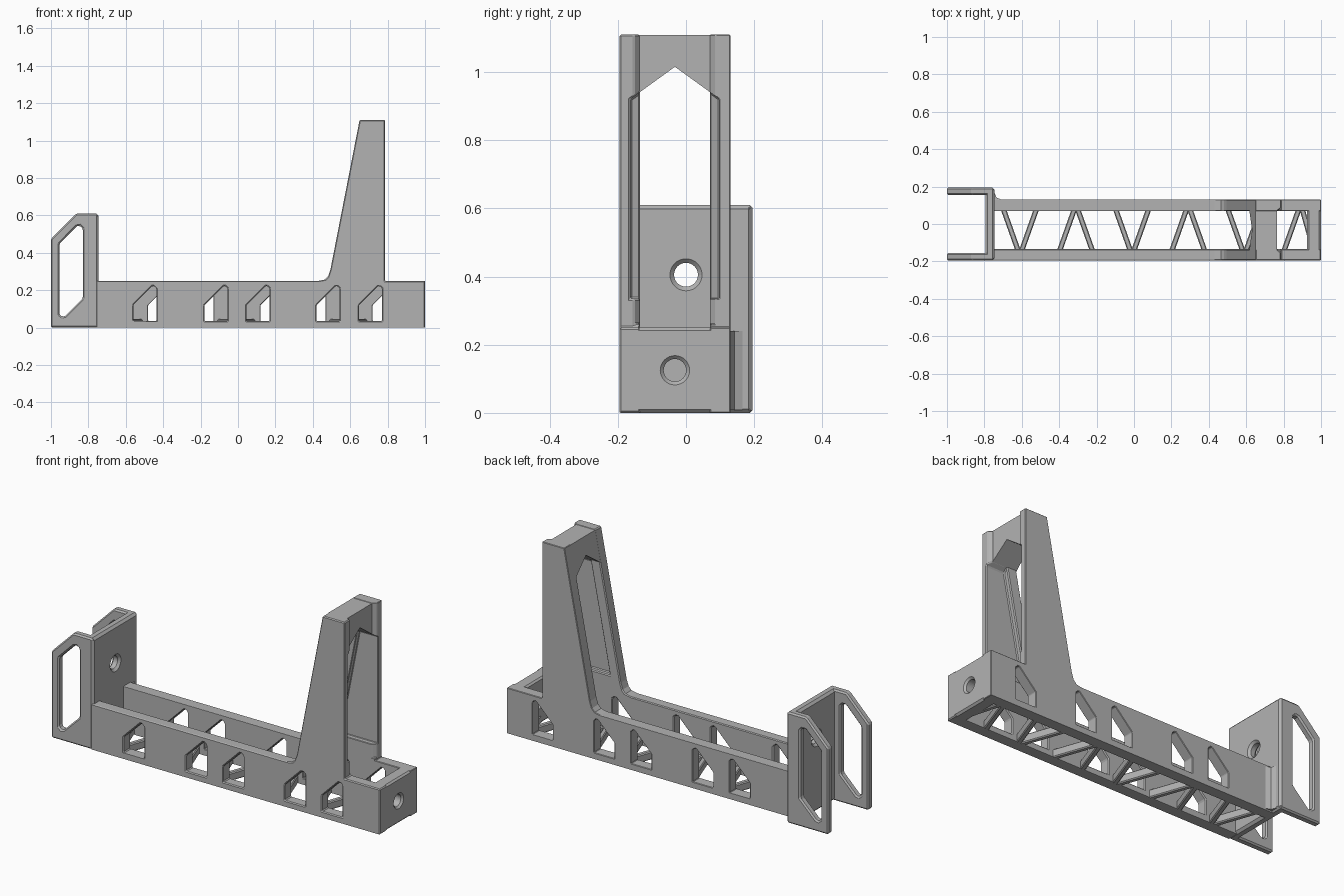
import bpy, bmesh, math
from mathutils import Vector

cube = bpy.data.objects.get("Cube")
if cube:
    bpy.data.objects.remove(cube, do_unlink=True)

grey = bpy.data.materials.new("plain grey")
grey.use_nodes = True
GREY = (0.45, 0.45, 0.45, 1)
grey.diffuse_color = GREY
grey.node_tree.nodes["Principled BSDF"].inputs["Base Color"].default_value = GREY

# Cross-section edges shared by several parts
FRONT, BACK = -0.195, 0.13
IN_FRONT, IN_BACK = -0.135, 0.07
MID = (FRONT + BACK) / 2
RAIL, TOP = 0.25, 1.11


def prism(name, pts, axis, a, b, slope=None):
    """Extrude a 2D outline along an axis; slope moves the low-x end by height."""
    place = {"x": lambda p, t: (t, p[0], p[1]),
             "y": lambda p, t: (p[0], t, p[1]),
             "z": lambda p, t: (p[0], p[1], t)}[axis]
    bm = bmesh.new()
    low, high = [[bm.verts.new(place(p, t)) for p in pts] for t in (a, b)]
    if slope:
        for v in low:
            v.co.x = slope(v.co.z)
    bm.faces.new(low)
    bm.faces.new(high[::-1])
    n = len(pts)
    for i in range(n):
        j = (i + 1) % n
        bm.faces.new((low[j], low[i], high[i], high[j]))
    bmesh.ops.recalc_face_normals(bm, faces=bm.faces)
    mesh = bpy.data.meshes.new(name)
    bm.to_mesh(mesh)
    bm.free()
    mesh.materials.append(grey)
    obj = bpy.data.objects.new(name, mesh)
    bpy.context.collection.objects.link(obj)
    return obj


def rect(a, b, c, d):
    return [(a, c), (b, c), (b, d), (a, d)]


def disc(y, z, r, n=32):
    return [(y + r * math.cos(i * math.tau / n), z + r * math.sin(i * math.tau / n)) for i in range(n)]


def cut(obj, cutters):
    for c in cutters:
        c.hide_render = True
        c.hide_set(True)
        c.display_type = "WIRE"
        m = obj.modifiers.new("cut", "BOOLEAN")
        m.object, m.operation, m.solver = c, "DIFFERENCE", "EXACT"


def chamfer(obj, width=0.01):
    m = obj.modifiers.new("chamfer", "BEVEL")
    m.width, m.segments, m.limit_method = width, 1, "ANGLE"
    m.angle_limit = math.radians(40)


def slant(z):
    """x of the sloping tower edge at a height."""
    return 0.65 - (TOP - z) * 0.195


# Side walls: rail and tower cheek in one outline
outline = [(-0.76, 0), (1, 0), (1, RAIL), (0.785, RAIL), (0.785, TOP), (0.65, TOP),
           (slant(0.31), 0.31), (0.482, 0.275), (0.465, 0.257), (0.43, RAIL), (-0.76, RAIL)]
pocket = prism("pocket_cutter", [(-0.163, 0.335), (0.097, 0.335), (0.097, 0.92),
                                 (MID, 1.015), (-0.163, 0.92)], "x", 0, 0.9,
               lambda z: slant(z) + 0.06)
groove = prism("groove_cutter", [(0.765, IN_FRONT), (0.8, -0.165), (0.8, 0.1), (0.765, IN_BACK)],
               "z", RAIL + 0.01, 1.2)
walls = (("front_wall", FRONT, IN_FRONT, (-0.498, -0.118, 0.107, 0.482, 0.708)),
         ("back_wall", IN_BACK, BACK, (-0.418, -0.193, 0.182, 0.407, 0.782)))
for name, y0, y1, centres in walls:
    wall = prism(name, outline, "y", y0, y1)
    windows = []
    for x in centres:
        shape = [(x - 0.062, 0.035), (x + 0.062, 0.035), (x + 0.062, 0.21),
                 (x + 0.05, 0.222), (x + 0.04, 0.222), (x - 0.062, 0.12)]
        windows.append(prism("window_cutter", shape, "y", y0 - 0.05, y1 + 0.05))
    cut(wall, windows + [pocket, groove])
    chamfer(wall, 0.007)

# Bridge over the tower opening, with a pointed underside
prism("tower_bridge", [(IN_FRONT - 0.004, 0.938), (MID, 1.015), (IN_BACK + 0.004, 0.938),
                       (IN_BACK + 0.004, TOP - 0.002), (IN_FRONT - 0.004, TOP - 0.002)],
      "x", 0, 0.765, slant)

# End wall with a countersunk screw hole
end = prism("end_wall", rect(FRONT, BACK, 0, RAIL), "x", 0.925, 1)
cut(end, [prism("end_hole_cutter", disc(MID, 0.125, 0.033), "x", 0.9, 1.1)])
chamfer(end)

# Floor truss: zigzag of diagonal bars
for i in range(6):
    apex_x = -0.61 + 0.3 * i
    apex_y, foot_y = (IN_FRONT, IN_BACK) if i % 2 == 0 else (IN_BACK, IN_FRONT)
    for side in (-1, 1):
        a = Vector((apex_x + side * 0.012, apex_y))
        b = Vector((apex_x + side * 0.085, foot_y))
        if b.x > 0.96:
            b.x = 0.96
        along = (b - a).normalized()
        a, b = a - along * 0.015, b + along * 0.015
        w = Vector((-along.y, along.x)) * 0.014
        bar = prism("truss_bar", [a + w, b + w, b - w, a - w], "z", 0, 0.045)
        chamfer(bar, 0.005)

# Holder bracket: upright plate with two slotted cheeks
plate = prism("holder_plate", rect(FRONT, -FRONT, 0, 0.61), "x", -0.795, -0.745)
hole_shape = disc(0, 0.405, 0.035)
cut(plate, [prism("plate_hole_cutter", hole_shape, "x", -0.9, -0.7)])
chamfer(plate, 0.012)
cheek = [(-1, 0), (-0.75, 0), (-0.75, 0.61), (-0.865, 0.61), (-1, 0.475)]
slot = [(-0.955, 0.07), (-0.94, 0.058), (-0.925, 0.062), (-0.83, 0.155),
        (-0.83, 0.53), (-0.845, 0.545), (-0.862, 0.542), (-0.955, 0.448)]
slot_cutter = prism("slot_cutter", slot, "y", -0.4, 0.4)
for name, y0, y1 in (("front_cheek", FRONT, -0.155), ("back_cheek", 0.155, -FRONT)):
    side = prism(name, cheek, "y", y0, y1)
    cut(side, [slot_cutter])
    chamfer(side)

# Corner fillet where the back wall meets the plate
prism("corner_fillet", [(-0.75, BACK - 0.01), (-0.71, BACK - 0.01), (-0.71, BACK), (-0.735, BACK + 0.012),
                        (-0.745, BACK + 0.035), (-0.75, BACK + 0.035)], "z", 0.008, 0.24)
